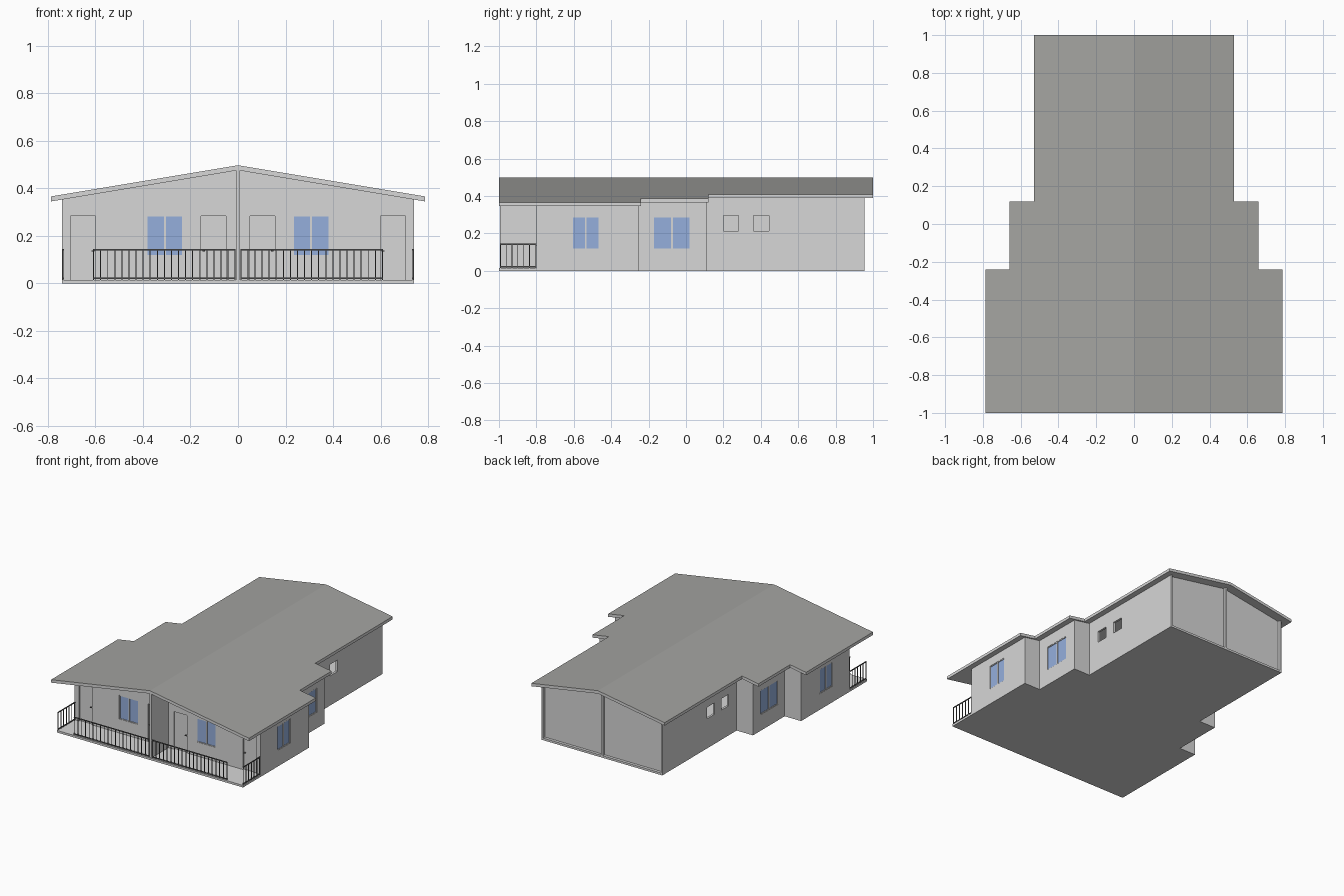
import bpy, bmesh
from mathutils import Vector

if "Cube" in bpy.data.objects:
    bpy.data.objects.remove(bpy.data.objects["Cube"])

SLOPE = 0.167          # roof pitch
RIDGE, THICK = 0.498, 0.021
FLOOR = 0.015


def material(name, rgb):
    m = bpy.data.materials.new(name)
    m.diffuse_color = (*rgb, 1)
    m.use_nodes = True
    m.node_tree.nodes["Principled BSDF"].inputs["Base Color"].default_value = m.diffuse_color
    return m


WALL = material("light_grey_wall", (0.68, 0.68, 0.68))
ROOF = material("dark_grey_roof", (0.37, 0.37, 0.355))
GLASS = material("blue_glass", (0.30, 0.43, 0.72))
METAL = material("dark_metal", (0.12, 0.12, 0.12))


def add_box(bm, x, y, z):
    v = [bm.verts.new((a, b, c)) for c in z for b in y for a in x]
    for f in ((0, 2, 3, 1), (4, 5, 7, 6), (0, 1, 5, 4), (2, 6, 7, 3), (0, 4, 6, 2), (1, 3, 7, 5)):
        bm.faces.new([v[i] for i in f])


def add_prism(bm, pts, bottom, top):
    """Extrude a plan outline; bottom and top are height functions of x."""
    lo = [bm.verts.new((x, y, bottom(x))) for x, y in pts]
    hi = [bm.verts.new((x, y, top(x))) for x, y in pts]
    bm.faces.new(lo)
    bm.faces.new(hi)
    for i in range(len(pts)):
        j = (i + 1) % len(pts)
        bm.faces.new((lo[i], lo[j], hi[j], hi[i]))


def finish(bm, name, *mats):
    bmesh.ops.recalc_face_normals(bm, faces=bm.faces)
    me = bpy.data.meshes.new(name)
    bm.to_mesh(me)
    bm.free()
    for m in mats:
        me.materials.append(m)
    ob = bpy.data.objects.new(name, me)
    bpy.context.collection.objects.link(ob)
    return ob


def boxes(name, mat, items, mirror=True):
    bm = bmesh.new()
    for x, y, z in items:
        add_box(bm, x, y, z)
        if mirror:
            add_box(bm, (-x[1], -x[0]), y, z)
    return finish(bm, name, mat)


def cut_to_roof(ob):
    """Trim everything above the two roof slopes."""
    bm = bmesh.new()
    bm.from_mesh(ob.data)
    for s in (-1, 1):
        bmesh.ops.bisect_plane(bm, geom=bm.verts[:] + bm.edges[:] + bm.faces[:],
                               plane_co=(0, 0, RIDGE - THICK + 0.002),
                               plane_no=Vector((s * SLOPE, 0, 1)).normalized(), clear_outer=True)
    bm.to_mesh(ob.data)
    bm.free()


def stepped(widths, ys):
    """Right half of the stepped plan: widths per section, ys at the breaks."""
    pts = []
    for i, w in enumerate(widths):
        pts += [(w, ys[i]), (w, ys[i + 1])]
    return pts


def full(half):
    return half + [(-x, y) for x, y in reversed(half)]


# Floor slab, including the porch
bm = bmesh.new()
add_prism(bm, full(stepped((0.74, 0.61, 0.48), (-1, -0.25, 0.11, 0.955))),
          lambda x: 0, lambda x: FLOOR)
finish(bm, "floor_slab", WALL)

# Openings: (start, end, sill, head)
front_windows = [(0.23, 0.385, 0.115, 0.287)]
doors = [(0.05, 0.155), (0.60, 0.705)]
side_windows = [(0.74, -0.61, -0.462, 0.115, 0.29), (0.61, -0.175, 0.025, 0.115, 0.29)]
small_windows = [(0.20, 0.28), (0.36, 0.445)]

# Wall shell: outer block minus two inner halves, openings and rear recesses
bm = bmesh.new()
add_prism(bm, full(stepped((0.74, 0.61, 0.48), (-0.8, -0.25, 0.11, 0.955))),
          lambda x: FLOOR, lambda x: 0.6)
walls = finish(bm, "house_walls", WALL)

bm = bmesh.new()
inner = stepped((0.725, 0.595, 0.465), (-0.785, -0.265, 0.095, 0.92))
inner = [(0.008, -0.785)] + inner + [(0.008, 0.92)]
for s in (1, -1):
    add_prism(bm, [(s * x, y) for x, y in inner], lambda x: -0.05, lambda x: 0.7)
rooms = finish(bm, "rooms_cutter", WALL)

holes = [((a, b), (-0.85, -0.75), (c, d)) for a, b, c, d in front_windows]
holes += [((a, b), (-0.85, -0.75), (0, 0.285)) for a, b in doors]
holes += [((w - 0.05, w + 0.05), (a, b), (c, d)) for w, a, b, c, d in side_windows]
holes += [((0.43, 0.53), (a, b), (0.213, 0.295)) for a, b in small_windows]
holes += [((0.008, 0.468), (0.935, 1.05), (-0.05, 0.7))]
openings = boxes("openings_cutter", WALL, holes)

for cutter in (rooms, openings):
    cutter.hide_render = True
    mod = walls.modifiers.new("cut", 'BOOLEAN')
    mod.operation, mod.solver, mod.object = 'DIFFERENCE', 'EXACT', cutter
deps = bpy.context.evaluated_depsgraph_get()
cut_mesh = bpy.data.meshes.new_from_object(walls.evaluated_get(deps))
walls.modifiers.clear()
walls.data = cut_mesh
for cutter in (rooms, openings):
    bpy.data.objects.remove(cutter)
cut_to_roof(walls)

# Porch divider between the two homes
cut_to_roof(boxes("porch_divider", WALL, [((-0.008, 0.008), (-0.995, -0.8), (FLOOR, 0.6))], False))

# Roof: stepped plan folded over the ridge, dark on top
bm = bmesh.new()
half = [(0, -1)] + stepped((0.787, 0.66, 0.53), (-1, -0.24, 0.12, 1)) + [(0, 1)]
for s in (1, -1):
    add_prism(bm, [(s * x, y) for x, y in half],
              lambda x: RIDGE - THICK - SLOPE * abs(x), lambda x: RIDGE - SLOPE * abs(x))
# drop the inner ridge faces and weld the halves
bmesh.ops.delete(bm, geom=[f for f in bm.faces if all(abs(v.co.x) < 1e-5 for v in f.verts)],
                 context='FACES')
bmesh.ops.remove_doubles(bm, verts=bm.verts, dist=1e-5)
bmesh.ops.recalc_face_normals(bm, faces=bm.faces)
for f in bm.faces:
    f.material_index = 1 if f.normal.z > 0.5 else 0
finish(bm, "roof", WALL, ROOF)

# Windows: glass panes with frames and a middle bar
F = 0.005
panes, frames = [], []


def window(place, a, b, c, d):
    m = (a + b) / 2
    panes.append(place(a + F, b - F, c + F, d - F, 0.006, 0.009))
    for r in ((a, a + F, c, d), (b - F, b, c, d), (m - F, m + F, c + F, d - F),
              (a + F, b - F, c, c + F), (a + F, b - F, d - F, d)):
        frames.append(place(*r, 0.002, 0.012))


for w in front_windows:
    window(lambda a, b, c, d, i, o: ((a, b), (-0.8 + i, -0.8 + o), (c, d)), *w)
for wx, *w in side_windows:
    window(lambda a, b, c, d, i, o: ((wx - o, wx - i), (a, b), (c, d)), *w)
boxes("window_glass", GLASS, panes)
boxes("window_frames", WALL, frames)

# Doors set back in their openings, with handles
boxes("doors", WALL, [((a, b), (-0.79, -0.785), (FLOOR, 0.285)) for a, b in doors])
boxes("door_handles", METAL, [((x, x + 0.012), (-0.802, -0.79), (0.135, 0.139))
                              for x in (0.138, 0.605)])

# Porch railings: rails and balusters along the front and both ends
T = 0.002
rails = []
for z in (0.022, 0.142):
    rails.append(((0.01, 0.61), (-0.995, -0.989), (z - 0.003, z + 0.003)))
    rails.append(((0.733, 0.739), (-0.995, -0.8), (z - 0.003, z + 0.003)))
for i in range(21):
    x = 0.012 + i * 0.0298
    rails.append(((x - T, x + T), (-0.992 - T, -0.992 + T), (FLOOR, 0.142)))
for i in range(7):
    y = -0.992 + i * 0.031
    rails.append(((0.736 - T, 0.736 + T), (y - T, y + T), (FLOOR, 0.142)))
boxes("porch_railings", METAL, rails)
